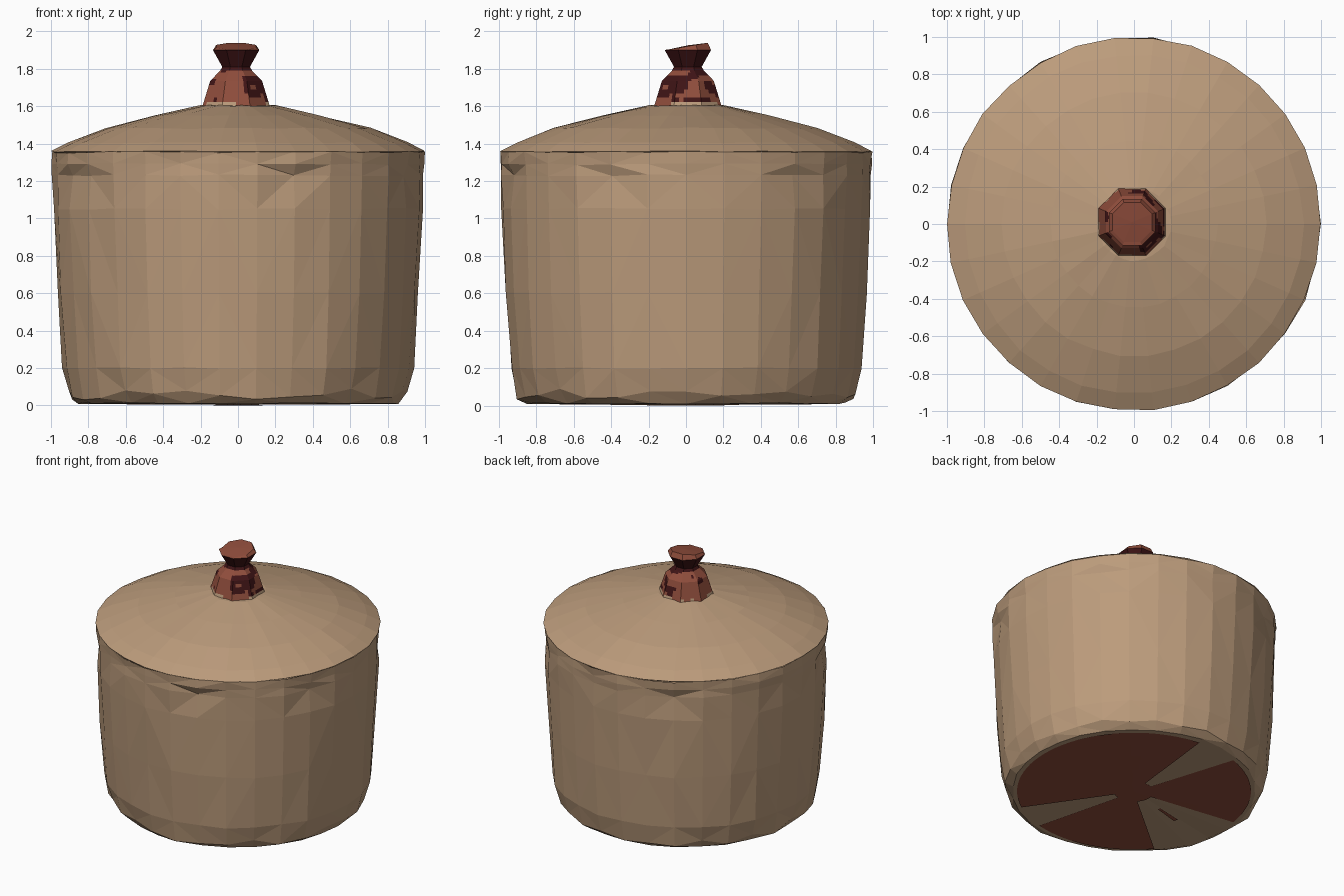
import bpy, bmesh, math, random
from mathutils import Vector, noise

random.seed(4)
cube = bpy.data.objects.get("Cube")
if cube:
    bpy.data.objects.remove(cube, do_unlink=True)


def material(name, rgb):
    m = bpy.data.materials.new(name)
    m.use_nodes = True
    m.diffuse_color = (*rgb, 1)
    m.node_tree.nodes["Principled BSDF"].inputs["Base Color"].default_value = (*rgb, 1)
    return m


TAN = material("clay tan", (0.50, 0.33, 0.20))
BROWN = material("red brown", (0.28, 0.075, 0.045))
MAROON = material("dark maroon", (0.05, 0.007, 0.008))


def lathe(profile, sides, turn=0.0, jitter=0.0):
    """Spin (radius, z) points into a bmesh; radius 0 makes a pole."""
    bm = bmesh.new()
    rings = []
    for r, z in profile:
        if r == 0:
            rings.append([bm.verts.new((0, 0, z))] * sides)
            continue
        ring = []
        for i in range(sides):
            a = turn + math.tau * i / sides
            rr = r - random.uniform(0, jitter)
            zz = z + random.uniform(-jitter, jitter) * 0.4
            ring.append(bm.verts.new((rr * math.cos(a), rr * math.sin(a), zz)))
        rings.append(ring)
    for low, high in zip(rings, rings[1:]):
        for i in range(sides):
            j = (i + 1) % sides
            bm.faces.new(dict.fromkeys((low[i], low[j], high[j], high[i])))
    return bm, rings


def finish(bm, name, mats):
    mesh = bpy.data.meshes.new(name)
    bm.to_mesh(mesh)
    bm.free()
    for m in mats:
        mesh.materials.append(m)
    ob = bpy.data.objects.new(name, mesh)
    bpy.context.collection.objects.link(ob)
    return ob


# Pot body: tapered wall with a worn, chamfered foot and a chipped rim
SIDES = 30
bm, rings = lathe([(0, 0.006), (0.86, 0.012), (0.91, 0.05), (0.945, 0.2), (0.972, 0.6),
                   (0.993, 1.05), (0.997, 1.23), (1.0, 1.29), (1.003, 1.355)],
                  SIDES, jitter=0.012)
for v in rings[2]:
    v.co.z += random.uniform(-0.02, 0.035)
for i in (3, 10, 17, 18, 24, 28):
    v = rings[6][i]
    v.co.x *= 0.975
    v.co.y *= 0.975
bmesh.ops.triangulate(bm, faces=bm.faces[:])
finish(bm, "pot_body", [TAN])

# Lid: shallow dome
bm, rings = lathe([(0.99, 1.35), (1.003, 1.358), (0.91, 1.405), (0.71, 1.482),
                   (0.45, 1.548), (0.2, 1.604), (0, 1.606)], SIDES, jitter=0.008)
finish(bm, "lid", [TAN])

# Knob: octagonal flared foot, narrow neck and tilted cap
foot_z, neck_z, cap_z = 1.6, 1.79, 1.9
bm, rings = lathe([(0.195, foot_z), (0.15, 1.735), (0.092, neck_z), (0.08, 1.81),
                   (0.134, cap_z), (0.115, 1.92), (0, 1.925)], 8, turn=math.pi / 8)
for v in rings[5] + rings[6][:1]:
    v.co.z += 0.17 * v.co.y
foot_edges = [e for e in bm.edges if all(v.co.z < neck_z + 0.005 for v in e.verts)]
bmesh.ops.subdivide_edges(bm, edges=foot_edges, cuts=5, use_grid_fill=True)
for f in bm.faces:
    c = f.calc_center_median()
    patch = noise.noise(Vector((c.x * 13, c.y * 13, c.z * 17)))
    if neck_z < c.z < cap_z:
        f.material_index = 1
    elif c.z < foot_z + 0.03 and patch > -0.05:
        f.material_index = 2
    elif c.z < neck_z and patch + 1.5 * c.x + 0.6 * (c.z - 1.7) > 0.17:
        f.material_index = 1
knob = finish(bm, "lid_knob", [BROWN, MAROON, TAN])
knob.location = (-0.01, 0.01, 0)

# Painted underside: thin brown plate broken by bare wedges
GAPS = ((85, 108), (171, 220), (285, 305))
bm, rings = lathe([(0, 0.0), (0.14, 0.001), (0.3, 0.002), (0.5, 0.003), (0.82, 0.005)], 90)
bare = []
for f in bm.faces:
    c = f.calc_center_median()
    angle = math.degrees(math.atan2(c.y, c.x)) % 360
    streak = 192 < angle < 197 and 0.3 < c.length < 0.5
    if c.length > 0.12 and not streak and any(a < angle < b for a, b in GAPS):
        bare.append(f)
bmesh.ops.delete(bm, geom=bare, context='FACES')
bmesh.ops.reverse_faces(bm, faces=[f for f in bm.faces if f.normal.z > 0])
for f in bm.faces:
    f.normal_update()
    if f.normal.z > 0:
        f.normal_flip()
finish(bm, "painted_base", [BROWN])
